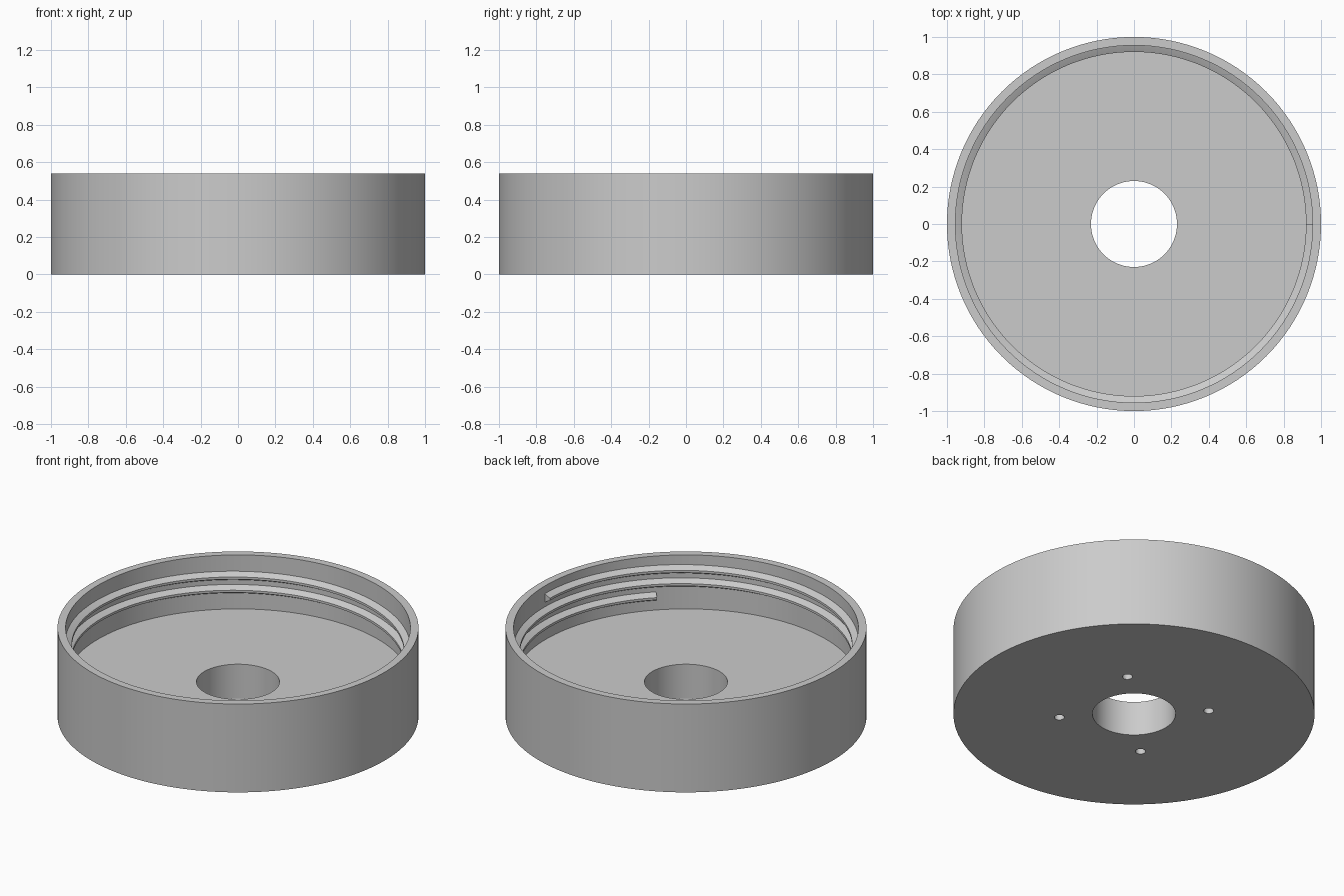
import bpy, bmesh
from math import sin, cos, pi, radians

if "Cube" in bpy.data.objects:
    bpy.data.objects.remove(bpy.data.objects["Cube"], do_unlink=True)

SEGMENTS = 128
HEIGHT, FLOOR = 0.54, 0.21
OUTER, INNER, BORE = 1.0, 0.955, 0.23

grey = bpy.data.materials.new("plain grey")
grey.use_nodes = True
grey.diffuse_color = (0.6, 0.6, 0.6, 1)
grey.node_tree.nodes["Principled BSDF"].inputs["Base Color"].default_value = (0.6, 0.6, 0.6, 1)


def sweep(name, section, steps, angle_at, lift_at, closed):
    """Carry an (r, z) section around the z axis, as a ring or as a helix."""
    bm = bmesh.new()
    rings = []
    for i in range(steps if closed else steps + 1):
        a, lift = angle_at(i), lift_at(i)
        rings.append([bm.verts.new((r * cos(a), r * sin(a), z + lift)) for r, z in section])
    n = len(section)
    for i in range(steps):
        here, there = rings[i], rings[(i + 1) % len(rings)]
        for j in range(n):
            k = (j + 1) % n
            bm.faces.new((here[j], there[j], there[k], here[k]))
    if not closed:
        bm.faces.new(rings[0])
        bm.faces.new(rings[-1])
    bmesh.ops.recalc_face_normals(bm, faces=bm.faces)
    mesh = bpy.data.meshes.new(name)
    bm.to_mesh(mesh)
    bm.free()
    mesh.materials.append(grey)
    obj = bpy.data.objects.new(name, mesh)
    bpy.context.collection.objects.link(obj)
    return obj


def smooth(obj):
    bpy.ops.object.select_all(action="DESELECT")
    obj.select_set(True)
    bpy.context.view_layer.objects.active = obj
    bpy.ops.object.shade_smooth_by_angle(angle=radians(30))


# Cup: thick floor with a central bore and a thin outer wall
profile = [(BORE, 0), (OUTER, 0), (OUTER, HEIGHT), (INNER, HEIGHT), (INNER, FLOOR), (BORE, FLOOR)]
cup = sweep("lid_body", profile, SEGMENTS,
            lambda i: 2 * pi * i / SEGMENTS, lambda i: 0, True)

# Four blind screw holes in the underside
bm = bmesh.new()
for k in range(4):
    a = pi / 4 + k * pi / 2
    made = bmesh.ops.create_cone(bm, cap_ends=True, segments=24,
                                 radius1=0.028, radius2=0.028, depth=0.2)
    bmesh.ops.translate(bm, verts=made["verts"], vec=(0.415 * cos(a), 0.415 * sin(a), 0))
mesh = bpy.data.meshes.new("screw_hole_cutter")
bm.to_mesh(mesh)
bm.free()
mesh.materials.append(grey)
cutter = bpy.data.objects.new("screw_hole_cutter", mesh)
bpy.context.collection.objects.link(cutter)
cutter.hide_render = True

cut = cup.modifiers.new("screw_holes", "BOOLEAN")
cut.operation = "DIFFERENCE"
cut.solver = "EXACT"
cut.object = cutter
bpy.context.view_layer.objects.active = cup
bpy.ops.object.modifier_apply(modifier=cut.name)
bpy.data.objects.remove(cutter, do_unlink=True)
smooth(cup)

# Internal screw thread: a tapered ridge climbing just over two turns
TURNS, PITCH, TOP = 2.125, 0.081, 0.467
steps = int(SEGMENTS * TURNS)
ridge = [(INNER + 0.01, -0.03), (INNER, -0.026), (0.92, -0.007),
         (0.92, 0.007), (INNER, 0.026), (INNER + 0.01, 0.03)]
thread = sweep("screw_thread", ridge, steps,
               lambda i: -2 * pi * TURNS * (1 - i / steps),
               lambda i: TOP - PITCH * TURNS * (1 - i / steps), False)
smooth(thread)
